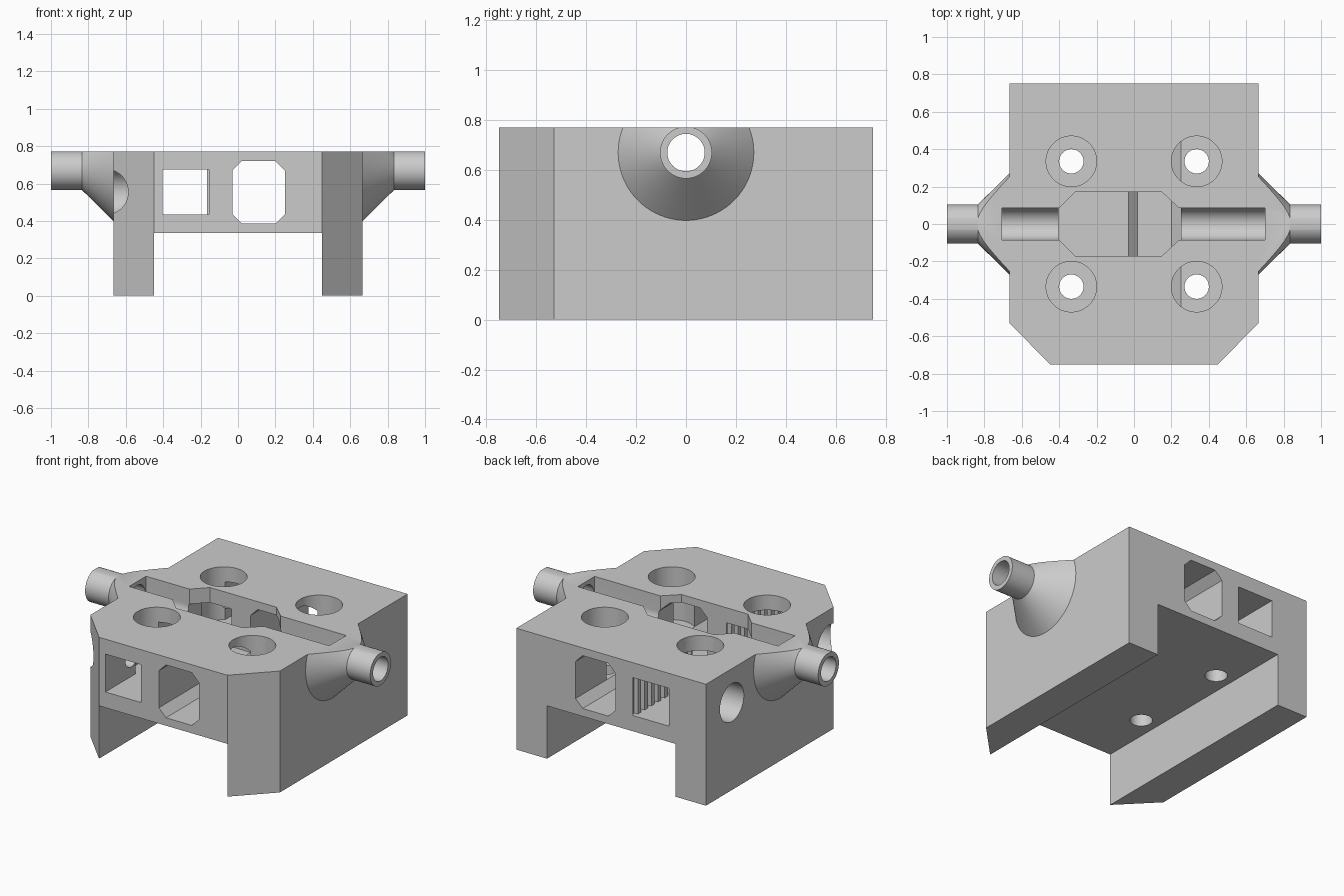
import bpy, bmesh, math
from mathutils import Vector

if "Cube" in bpy.data.objects:
    bpy.data.objects.remove(bpy.data.objects["Cube"])

TOP, FLOOR, AXIS_Z = 0.77, 0.435, 0.67

grey = bpy.data.materials.new("light_grey")
grey.diffuse_color = (0.6, 0.6, 0.6, 1)
grey.use_nodes = True
grey.node_tree.nodes["Principled BSDF"].inputs["Base Color"].default_value = grey.diffuse_color


def circle(u, v, r, n=64):
    return [(u + r * math.cos(2 * math.pi * i / n), v + r * math.sin(2 * math.pi * i / n))
            for i in range(n)]


def to_object(bm, name):
    bmesh.ops.recalc_face_normals(bm, faces=bm.faces[:])
    mesh = bpy.data.meshes.new(name)
    bm.to_mesh(mesh)
    bm.free()
    mesh.materials.append(grey)
    obj = bpy.data.objects.new(name, mesh)
    bpy.context.collection.objects.link(obj)
    return obj


def prism(name, outline, axis, lo, hi):
    """Extrude a 2D outline along x (outline in yz), y (xz) or z (xy)."""
    place = {"x": lambda u, v, t: (t, u, v),
             "y": lambda u, v, t: (u, t, v),
             "z": lambda u, v, t: (u, v, t)}[axis]
    bm = bmesh.new()
    face = bm.faces.new([bm.verts.new(place(u, v, lo)) for u, v in outline])
    ext = bmesh.ops.extrude_face_region(bm, geom=[face])
    moved = [g for g in ext["geom"] if isinstance(g, bmesh.types.BMVert)]
    bmesh.ops.translate(bm, verts=moved, vec=Vector(place(0, 0, hi - lo)))
    return to_object(bm, name)


def combine(target, other, operation):
    mod = target.modifiers.new("combine", "BOOLEAN")
    mod.operation, mod.solver, mod.object = operation, "EXACT", other
    bpy.context.view_layer.objects.active = target
    bpy.ops.object.modifier_apply(modifier=mod.name)
    bpy.data.objects.remove(other)


def cut(outline, axis, lo, hi):
    combine(body, prism("cutter", outline, axis, lo, hi), "DIFFERENCE")


def spout(side):
    """Conical boss with a tube end, trimmed flat level with the top."""
    profile = [(0.6, 0.275), (0.665, 0.272), (0.835, 0.104), (1.0, 0.104)]
    bm = bmesh.new()
    n = 96
    rings = [[bm.verts.new((side * x, y, z)) for y, z in circle(0, AXIS_Z, r, n)]
             for x, r in profile]
    for a, b in zip(rings, rings[1:]):
        for i in range(n):
            j = (i + 1) % n
            bm.faces.new((a[i], a[j], b[j], b[i]))
    bm.faces.new(rings[0])
    bm.faces.new(rings[-1])
    bmesh.ops.bisect_plane(bm, geom=bm.verts[:] + bm.edges[:] + bm.faces[:],
                           plane_co=(0, 0, TOP), plane_no=(0, 0, 1), clear_outer=True)
    bmesh.ops.holes_fill(bm, edges=[e for e in bm.edges if e.is_boundary], sides=0)
    return to_object(bm, "spout")


# Block with chamfered front corners
body = prism("carriage_body", [(-0.665, 0.75), (-0.665, -0.53), (-0.45, -0.75),
                               (0.45, -0.75), (0.665, -0.53), (0.665, 0.75)], "z", 0, TOP)

# Channel along the underside
cut([(-0.45, -0.1), (0.45, -0.1), (0.45, 0.335), (-0.45, 0.335)], "y", -0.9, 0.9)

# Conical spouts on both sides
for side in (-1, 1):
    combine(body, spout(side), "UNION")

# Eight-sided belt tunnel
cut([(-0.03, 0.435), (0.02, 0.385), (0.2, 0.385), (0.25, 0.435),
     (0.25, 0.67), (0.2, 0.72), (0.02, 0.72), (-0.03, 0.67)], "y", -0.9, 0.9)

# Rectangular belt tunnel with a toothed inner wall
comb = [(-0.405, -0.9)]
pitch = 0.0667
for i in range(-13, 14):
    y = i * pitch
    comb += [(-0.165, y - 0.018), (-0.14, y - 0.014), (-0.14, y + 0.014), (-0.165, y + 0.018)]
comb += [(-0.405, 0.9)]
cut(comb, "z", FLOOR, 0.675)

# Central pocket open to the top
cut([(-0.405, -0.08), (-0.315, -0.17), (0.15, -0.17), (0.24, -0.085), (0.25, -0.085),
     (0.25, 0.085), (0.24, 0.085), (0.15, 0.17), (-0.315, 0.17), (-0.405, 0.08)],
    "z", FLOOR, 0.9)

# Round-bottomed top slots and the bore through both spouts
trough = [(0.085 * math.cos(a), AXIS_Z + 0.085 * math.sin(a))
          for a in [math.pi + math.pi * i / 32 for i in range(33)]] + [(0.085, 0.9), (-0.085, 0.9)]
cut(trough, "x", -0.705, -0.35)
cut(trough, "x", 0.2, 0.7)
for lo, hi in ((-1.1, -0.6), (0.6, 1.1)):
    cut(circle(0, AXIS_Z, 0.075), "x", lo, hi)

# Counterbored screw holes from the top
for x in (-0.335, 0.335):
    for y in (-0.335, 0.335):
        cut(circle(x, y, 0.135), "z", FLOOR, 0.9)
        cut(circle(x, y, 0.065), "z", 0.2, 0.6)

# Counterbored clamp screw holes on the left side
for y in (-0.49, 0.49):
    cut(circle(y, 0.555, 0.12), "x", -0.9, -0.5)
    cut(circle(y, 0.555, 0.06), "x", -0.6, -0.3)

# Smooth round walls, keep hard edges
bpy.ops.object.select_all(action="DESELECT")
body.select_set(True)
bpy.context.view_layer.objects.active = body
bpy.ops.object.shade_smooth_by_angle(angle=math.radians(25))
